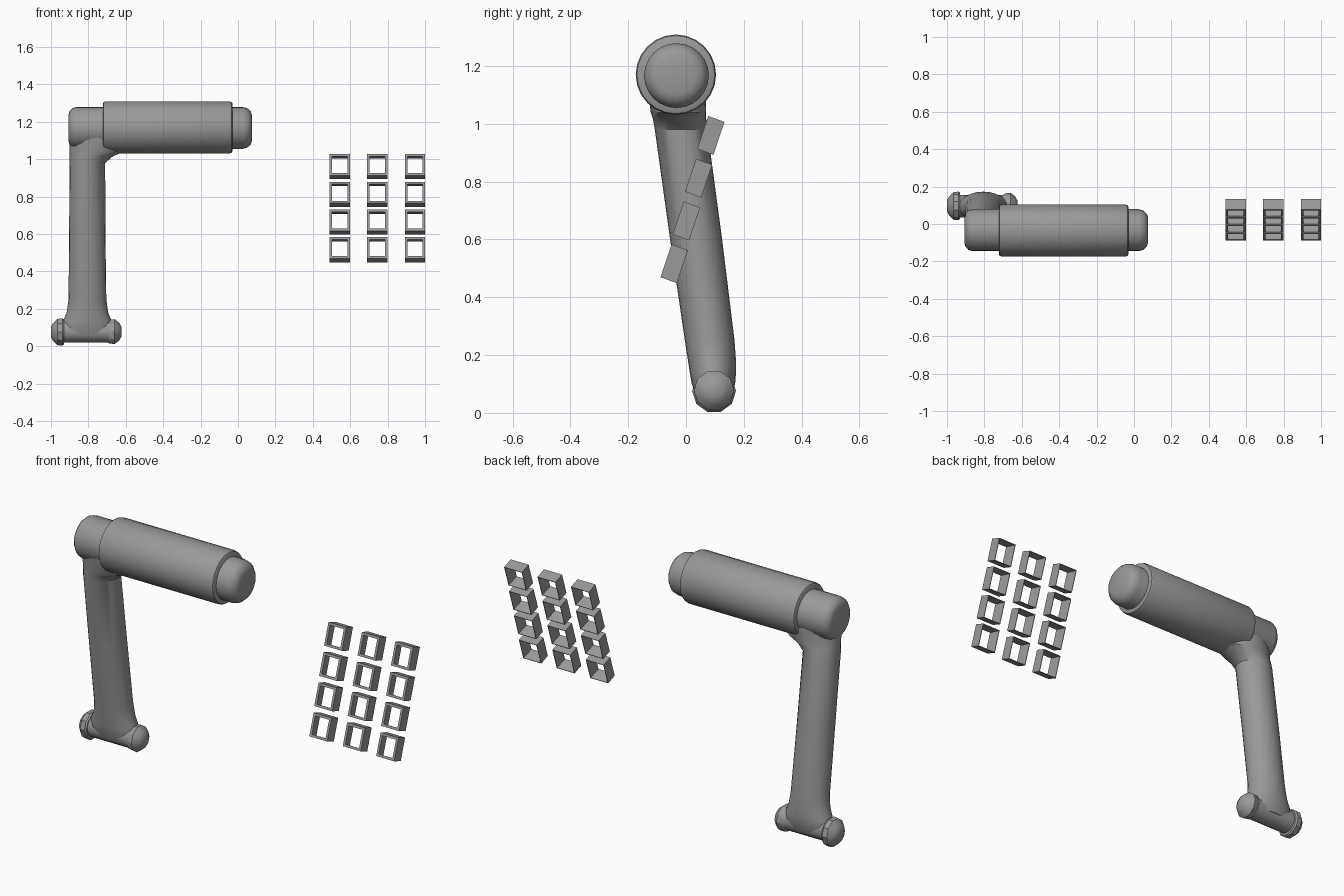
import bpy, bmesh, math
from mathutils import Vector

old = bpy.data.objects.get("Cube")
if old:
    bpy.data.objects.remove(old, do_unlink=True)

grey = bpy.data.materials.new("mid_grey")
grey.use_nodes = True
colour = (0.32, 0.32, 0.32, 1)
grey.diffuse_color = colour
grey.node_tree.nodes["Principled BSDF"].inputs["Base Color"].default_value = colour


def finish(bm, name, smooth=True):
    bmesh.ops.recalc_face_normals(bm, faces=bm.faces)
    mesh = bpy.data.meshes.new(name)
    bm.to_mesh(mesh)
    bm.free()
    mesh.materials.append(grey)
    obj = bpy.data.objects.new(name, mesh)
    bpy.context.collection.objects.link(obj)
    if smooth:
        bpy.ops.object.select_all(action='DESELECT')
        obj.select_set(True)
        bpy.context.view_layer.objects.active = obj
        bpy.ops.object.shade_smooth_by_angle(angle=math.radians(35))
    return obj


def loft(name, rings):
    """Skin a list of closed point rings and cap both ends."""
    bm = bmesh.new()
    loops = [[bm.verts.new(p) for p in ring] for ring in rings]
    n = len(loops[0])
    for a, b in zip(loops, loops[1:]):
        for i in range(n):
            j = (i + 1) % n
            bm.faces.new((a[i], a[j], b[j], b[i]))
    bm.faces.new(loops[0])
    bm.faces.new(loops[-1])
    return finish(bm, name)


def circle(n):
    return [(math.cos(math.tau * i / n), math.sin(math.tau * i / n)) for i in range(n)]


def turned(name, profile, y, z, sides=20):
    """Turn an (x, radius) profile about an axis along x."""
    return loft(name, [[(x, y + r * c, z + r * s) for c, s in circle(sides)]
                       for x, r in profile])


# Horizontal handle: core with rounded ends, and the thick sleeve
turned("handle_core", [(-0.905, 0.075), (-0.9, 0.09), (-0.885, 0.106), (-0.865, 0.112),
                       (0.025, 0.112), (0.05, 0.105), (0.068, 0.088), (0.076, 0.065)],
       -0.033, 1.167, 24)
turned("handle_sleeve", [(-0.722, 0.128), (-0.718, 0.135), (-0.708, 0.139),
                         (-0.045, 0.139), (-0.034, 0.135), (-0.03, 0.128)],
       -0.035, 1.17, 24)

# Leaning arm, flaring into the handle above and the foot below: x, y, z, rx, ry
arm = [(-0.805, 0.095, 0.06, 0.135, 0.06), (-0.807, 0.095, 0.1, 0.138, 0.075),
       (-0.806, 0.093, 0.14, 0.128, 0.08), (-0.805, 0.09, 0.18, 0.111, 0.083),
       (-0.805, 0.082, 0.25, 0.101, 0.086), (-0.806, 0.035, 0.6, 0.097, 0.09),
       (-0.805, -0.017, 0.98, 0.095, 0.091), (-0.785, -0.022, 1.015, 0.115, 0.092),
       (-0.755, -0.026, 1.04, 0.145, 0.096), (-0.755, -0.033, 1.12, 0.145, 0.1)]
loft("arm", [[(x + rx * c, y + ry * s, z) for c, s in circle(24)]
             for x, y, z, rx, ry in arm])

# Foot crossbar and its two end caps
turned("foot_bar", [(-0.955, 0.06), (-0.66, 0.06)], 0.095, 0.08, 16)
turned("flat_foot_cap", [(-0.93, 0.07), (-0.938, 0.076), (-0.965, 0.074),
                         (-0.99, 0.048), (-1.0, 0.03)], 0.097, 0.076, 10)
turned("pointed_foot_cap", [(-0.705, 0.055), (-0.69, 0.066), (-0.66, 0.07),
                            (-0.635, 0.05), (-0.622, 0.026)], 0.097, 0.078, 10)

# Grid of leaning hollow button frames, each flaring open towards the back
up = Vector((0, 0.316, 0.949))
back = Vector((0, 0.94, -0.34))
side = Vector((1, 0, 0))


def button_frame(name, centre):
    bm = bmesh.new()

    def corners(w, h, depth):
        return [bm.verts.new(centre + side * (w * sx) + up * (h * sz) + back * depth)
                for sx, sz in ((-1, -1), (1, -1), (1, 1), (-1, 1))]

    loops = [corners(0.054, 0.06, 0.03), corners(0.054, 0.06, -0.03),
             corners(0.041, 0.047, -0.03), corners(0.051, 0.057, 0.03)]
    for k in range(4):
        a, b = loops[k], loops[(k + 1) % 4]
        for i in range(4):
            j = (i + 1) % 4
            bm.faces.new((a[i], a[j], b[j], b[i]))
    return finish(bm, name, smooth=False)


for row in range(4):
    for col in range(3):
        button_frame(f"button_frame_{row + 1}_{col + 1}",
                     Vector((0.544 + 0.201 * col, 0.086 - 0.0423 * row, 0.96 - 0.148 * row)))
